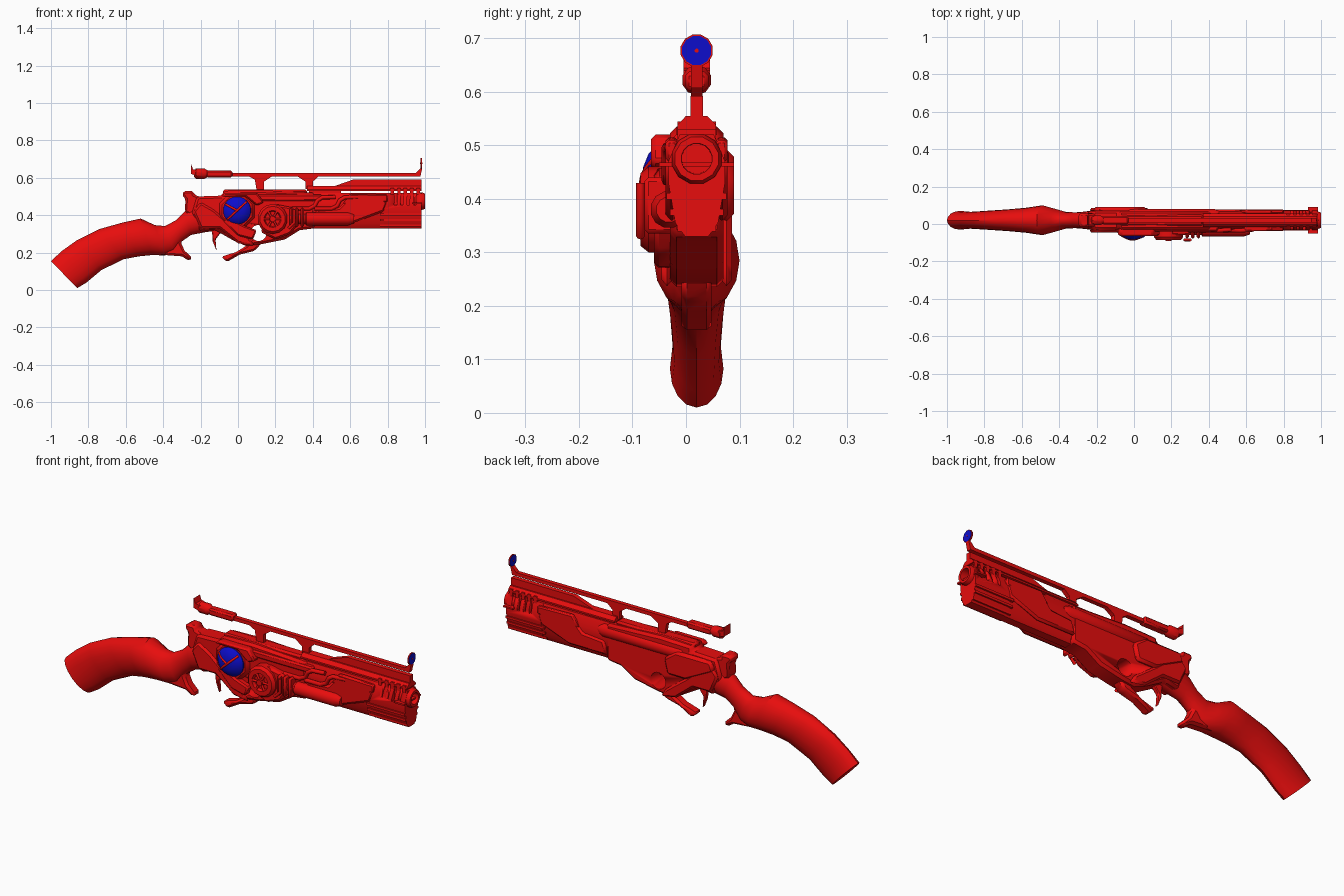
import bpy, bmesh, math
from mathutils import Vector, Matrix

if "Cube" in bpy.data.objects:
    bpy.data.objects.remove(bpy.data.objects["Cube"])
MID = 0.02  # centre plane of the long gun


def material(name, rgb):
    m = bpy.data.materials.new(name)
    m.use_nodes = True
    m.diffuse_color = (*rgb, 1)
    m.node_tree.nodes["Principled BSDF"].inputs["Base Color"].default_value = (*rgb, 1)
    return m


RED = material("red", (0.8, 0.004, 0.004))
BLUE = material("blue", (0.004, 0.004, 0.6))


def finish(name, bm, mat=RED, bevel=0, smooth=True):
    bmesh.ops.recalc_face_normals(bm, faces=bm.faces)
    me = bpy.data.meshes.new(name)
    bm.to_mesh(me)
    bm.free()
    ob = bpy.data.objects.new(name, me)
    bpy.context.collection.objects.link(ob)
    me.materials.append(mat)
    if bevel:
        mod = ob.modifiers.new("chamfer", 'BEVEL')
        mod.width, mod.segments, mod.limit_method = bevel, 1, 'ANGLE'
    if smooth:
        bpy.ops.object.select_all(action='DESELECT')
        ob.select_set(True)
        bpy.context.view_layer.objects.active = ob
        bpy.ops.object.shade_smooth_by_angle(angle=math.radians(35))
    return ob


def skin(name, rings, **kw):
    """Bridge rings of points and cap both ends."""
    bm = bmesh.new()
    vs = [[bm.verts.new(p) for p in r] for r in rings]
    n = len(vs[0])
    for a, b in zip(vs, vs[1:]):
        for i in range(n):
            bm.faces.new((a[i], a[(i + 1) % n], b[(i + 1) % n], b[i]))
    bm.faces.new(vs[0])
    bm.faces.new(vs[-1])
    return finish(name, bm, **kw)


def side_prism(name, pts, y0, y1, **kw):
    return skin(name, [[(x, y, z) for x, z in pts] for y in (y0, y1)], **kw)


def mid_prism(name, pts, half, **kw):
    return side_prism(name, pts, MID - half, MID + half, **kw)


def long_prism(name, half_pts, x0, x1, **kw):
    """Mirror a half section (offset, z) and extrude it along x."""
    sec = half_pts + [(-o, z) for o, z in reversed(half_pts)]
    return skin(name, [[(x, MID + o, z) for o, z in sec] for x in (x0, x1)], **kw)


def box(name, x, y, z, **kw):
    return side_prism(name, [(x[0], z[0]), (x[1], z[0]), (x[1], z[1]), (x[0], z[1])], *y, **kw)


def turned(name, axis, origin, profile, n=16, **kw):
    """Stack of circles (distance, radius) along x or y."""
    rings = []
    for d, r in profile:
        ring = []
        for i in range(n):
            a = math.tau * (i + 0.5) / n
            c, s = r * math.cos(a), r * math.sin(a)
            ring.append(Vector(origin) + Vector((d, c, s) if axis == 'x' else (c, d, s)))
        rings.append(ring)
    return skin(name, rings, **kw)


def loft(name, stations, n=16):
    """Oval rings between a top and a bottom point, with a half width."""
    rings = []
    for tx, tz, bx, bz, w in stations:
        ring = []
        for i in range(n):
            a = math.tau * i / n
            t = (1 + math.cos(a)) / 2
            ring.append((bx + (tx - bx) * t, MID + w * math.sin(a), bz + (tz - bz) * t))
        rings.append(ring)
    return skin(name, rings)


def pipe(name, pts, r):
    cu = bpy.data.curves.new(name, 'CURVE')
    cu.dimensions, cu.bevel_depth, cu.bevel_resolution = '3D', r, 2
    cu.use_fill_caps = True
    sp = cu.splines.new('POLY')
    sp.points.add(len(pts) - 1)
    for p, co in zip(sp.points, pts):
        p.co = (*co, 1)
    ob = bpy.data.objects.new(name, cu)
    bpy.context.collection.objects.link(ob)
    cu.materials.append(RED)


def cut(ob, cutter):
    cutter.hide_render = True
    cutter.hide_viewport = True
    mod = ob.modifiers.new("cut", 'BOOLEAN')
    mod.object, mod.operation, mod.solver = cutter, 'DIFFERENCE', 'EXACT'


# Stock, wrist and the spur below the wrist
loft("stock", [(-1, .155, -.86, .01, .05), (-.94, .21, -.81, .04, .045), (-.86, .267, -.73, .107, .05),
               (-.74, .326, -.61, .165, .058), (-.62, .36, -.53, .18, .067), (-.52, .382, -.46, .187, .08),
               (-.445, .347, -.39, .185, .06), (-.39, .342, -.34, .20, .045), (-.33, .374, -.30, .26, .042),
               (-.285, .42, -.25, .295, .046), (-.22, .46, -.17, .31, .055), (-.12, .45, -.1, .32, .05)])
mid_prism("stock_spur", [(-.43, .19), (-.30, .18), (-.26, .155), (-.243, .17), (-.285, .21),
                         (-.307, .256), (-.29, .29), (-.38, .28)], .028, bevel=.012)
mid_prism("hammer", [(-.285, .42), (-.28, .486), (-.30, .51), (-.29, .53), (-.238, .53), (-.235, .51),
                     (-.18, .49), (-.12, .42), (-.2, .36)], .035, bevel=.012)

# Receiver with a round hole, trigger and guard
receiver = mid_prism("receiver", [(-.25, .40), (-.2, .31), (-.13, .325), (-.02, .262), (.045, .235), (.125, .245),
                                  (.25, .27), (.33, .32), (.41, .33), (.41, .52), (.1, .535), (-.08, .53),
                                  (-.08, .505), (-.22, .5)], .05, bevel=.018)
cut(receiver, turned("receiver_hole_cutter", 'y', (.11, 0, .305), [(-.3, .043), (.3, .043)]))
mid_prism("trigger_guard", [(.045, .237), (-.01, .203), (-.09, .178), (-.06, .15), (.01, .19), (.09, .21),
                            (.125, .25), (.07, .26)], .028, bevel=.01)
mid_prism("trigger", [(-.14, .33), (-.135, .26), (-.115, .21), (-.12, .27), (-.09, .31)], .012, bevel=.004)
for side in (-1, 1):
    y = sorted((MID + side * .045, MID + side * .066))
    side_prism("frame_wing", [(-.24, .42), (-.2, .33), (-.1, .33), (.0, .25), (.09, .235), (.06, .28),
                              (-.06, .37), (-.13, .43), (-.2, .47)], *y, bevel=.012)
box("slide", (-.08, .37), (MID - .03, MID + .03), (.50, .538), bevel=.01)
turned("far_side_cover", 'x', (0, .045, .475), [(-.04, .025), (-.02, .036), (.43, .036), (.46, .022)])
side_prism("far_side_panel", [(-.22, .44), (-.06, .36), (.05, .36), (.07, .44), (.0, .49), (-.2, .49)],
           .06, .09, bevel=.012)

# Barrel housing, top spine and muzzle
bore = turned("bore_cutter", 'x', (0, MID, .475), [(.88, .028), (1.1, .03)])
for name, x0, x1, s in (("barrel_housing", .38, .80, .92), ("muzzle_housing", .78, .98, 1)):
    ob = long_prism(name, [(.032 * s, .52), (.053 * s, .47), (.053 * s, .43), (.04 * s, .355), (.022 * s, .33)], x0, x1)
    cut(ob, bore)
    if name == "muzzle_housing":
        for k in range(4):
            x = .835 + .034 * k
            for side in (-1, 1):
                y = sorted((MID + side * .03, MID + side * .1))
                cut(ob, side_prism("vent_cutter", [(x, .455), (x + .014, .455), (x + .02, .6), (x + .006, .6)], *y))
for x in (.815, .852, .886, .92, .954):
    box("vent_bridge", (x, x + .018), (MID - .036, MID + .036), (.505, .545))
long_prism("top_spine", [(.02, .555), (.036, .538), (.036, .53)], .37, .98)
mid_prism("spine_ridge", [(.5, .55), (.62, .592), (.98, .592), (.98, .55)], .012)
box("spine_block", (.38, .55), (MID - .025, MID + .025), (.51, .54))
ring = turned("muzzle_ring", 'x', (0, MID, .475), [(.94, .045), (.985, .048), (1, .042)], n=12)
cut(ring, bore)
for z, half in ((.345, .036), (.375, .05), (.405, .056)):
    box("muzzle_fin", (.76, .98), (MID - half, MID + half), (z - .006, z + .006))
box("muzzle_spikes", (.93, .985), (MID - .07, MID + .07), (.46, .468))
for side in (-1, 1):
    y = sorted((MID + side * .035, MID + side * .058))
    side_prism("fore_panel", [(.4, .36), (.62, .36), (.78, .42), (.8, .47), (.74, .515), (.6, .505), (.54, .44),
                              (.42, .43)], *y, bevel=.01)
    side_prism("upper_panel", [(.56, .46), (.8, .47), (.8, .51), (.6, .515)], *y, bevel=.006)

# Sight rail with arched supports
mid_prism("sight_rail", [(-.05, .607), (.06, .607), (.09, .59), (.1, .53), (.14, .53), (.14, .58), (.18, .607),
                         (.32, .607), (.36, .58), (.36, .54), (.40, .54), (.40, .58), (.43, .607), (.975, .607),
                         (.985, .65), (.975, .65), (.95, .625), (-.05, .625)], .011)
box("rail_sleeve", (-.17, -.03), (MID - .022, MID + .022), (.602, .638), bevel=.008)
turned("sight_knob", 'x', (-.2, MID, .622), [(-.035, .016), (-.025, .028), (.02, .028), (.04, .016)], n=10)
mid_prism("rear_sight", [(-.25, .62), (-.215, .61), (-.215, .64), (-.24, .645), (-.25, .67)], .025)
turned("front_sight_rim", 'x', (.98, MID, .677), [(-.003, .031), (.003, .031)], n=12)
turned("front_sight_glass", 'x', (.98, MID, .677), [(-.005, .028), (.005, .028)], n=12, mat=BLUE)
turned("front_sight_dot", 'x', (.98, MID, .677), [(-.007, .004), (.007, .004)], n=8)

# Glass lens in its frame on the near side
turned("lens_frame", 'y', (-.005, 0, .425), [(0, .11), (-.035, .1), (-.05, .086)], n=8)
turned("lens", 'y', (-.005, 0, .425), [(-.03, .076), (-.055, .074), (-.07, .06), (-.08, .035), (-.084, .008)],
       n=20, mat=BLUE)
for a, lo, hi in ((.75, -.068, .068), (-.5, -.068, .0)):
    pts = []
    for i in range(7):
        t = lo + (hi - lo) * i / 6
        pts.append((-.005 + t * math.cos(a), -.083 + 4.8 * t * t, .425 + t * math.sin(a)))
    pipe("lens_strap", pts, .006)
side_prism("lens_lower_brace", [(-.08, .37), (.0, .29), (.08, .27), (.1, .32), (.03, .345), (-.04, .38)],
           -.06, -.02, bevel=.008)
side_prism("lens_upper_brace", [(-.09, .50), (-.07, .52), (.1, .52), (.14, .47), (.1, .45), (.04, .50)],
           -.065, -.02, bevel=.008)

# Drum, spokes and the gas rod on the near side
turned("drum", 'y', (.185, 0, .38), [(0, .08), (-.07, .08), (-.085, .068), (-.085, .046), (-.07, .04)], n=14)
turned("drum_hub", 'y', (.185, 0, .38), [(-.05, .02), (-.092, .016)], n=10)
for k in range(3):
    a = math.pi * k / 3
    dx, dz = .05 * math.cos(a), .05 * math.sin(a)
    pipe("drum_spoke", [(.185 - dx, -.08, .38 - dz), (.185 + dx, -.08, .38 + dz)], .006)
side_prism("drum_base", [(.12, .31), (.2, .27), (.28, .30), (.32, .35), (.30, .44), (.2, .46)], -.06, 0, bevel=.01)
for x in (.275, .305, .335):
    box("rod_clamp", (x, x + .018), (-.078, -.02), (.335, .44), bevel=.008)
turned("gas_rod", 'x', (0, -.032, .38), [(.26, .028), (.36, .028), (.365, .035), (.59, .035), (.62, .024)], n=12)
pipe("rod_pin", [(.3, -.085, .43), (.3, -.085, .36), (.27, -.085, .33)], .008)
for x in (.38, .50):
    pipe("bent_pipe", [(x - .09, -.035, .435), (x, -.035, .435), (x + .03, -.035, .45), (x + .045, -.035, .48),
                       (x + .07, -.035, .495), (x + .14, -.03, .497)], .011)
box("side_rail", (.1, .45), (-.04, 0), (.475, .51), bevel=.008)
